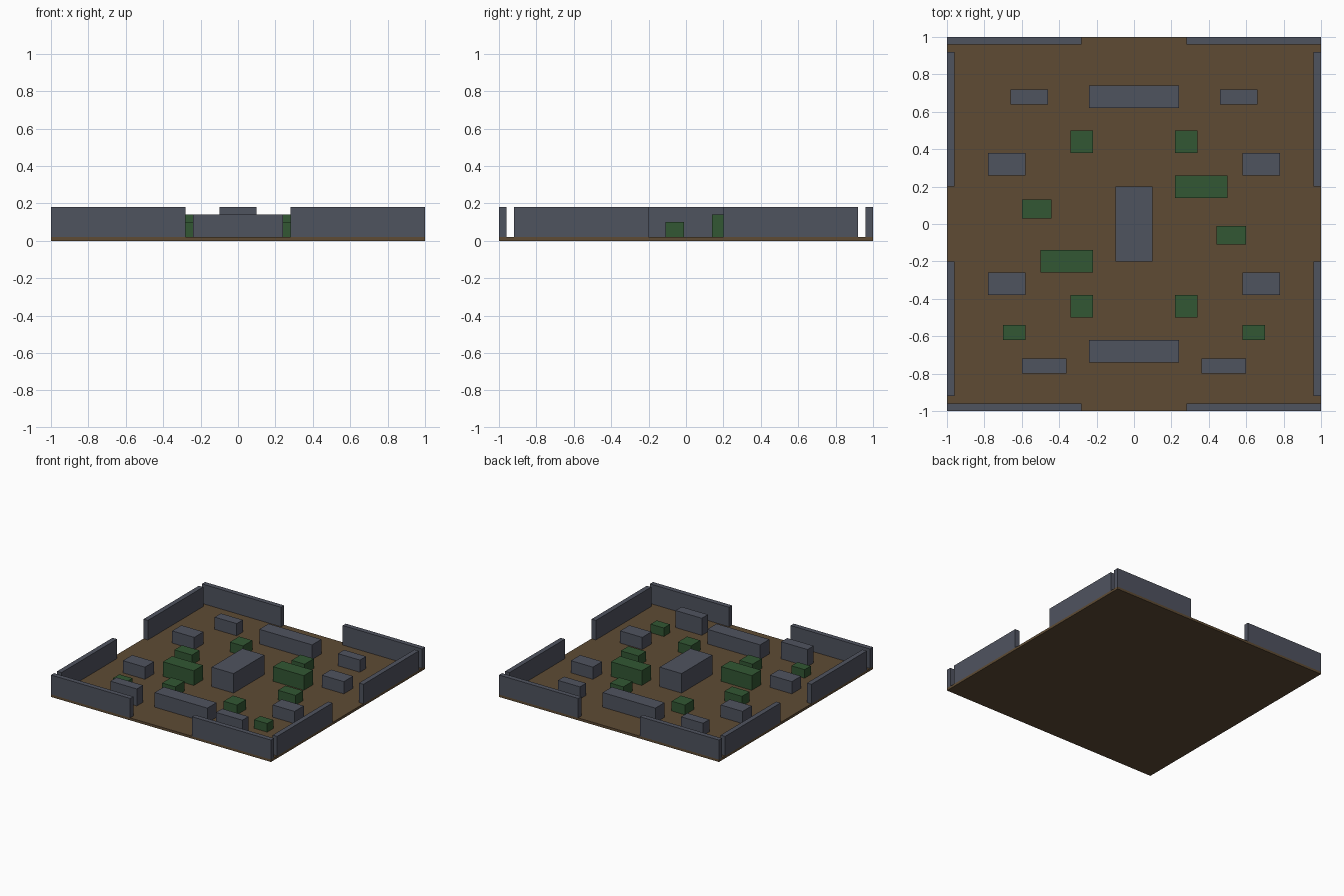
import bpy
import bmesh
from mathutils import Vector

if "Cube" in bpy.data.objects:
    bpy.data.objects.remove(bpy.data.objects["Cube"])


def srgb(r, g, b):
    def f(c):
        c /= 255
        return c / 12.92 if c <= 0.04045 else ((c + 0.055) / 1.055) ** 2.4
    return (f(r), f(g), f(b), 1.0)


def material(name, rgb):
    m = bpy.data.materials.new(name)
    m.diffuse_color = srgb(*rgb)
    m.use_nodes = True
    m.node_tree.nodes["Principled BSDF"].inputs["Base Color"].default_value = m.diffuse_color
    return m


STONE = material("slate grey", (79, 83, 95))
DIRT = material("earth brown", (94, 75, 52))
HEDGE = material("hedge green", (50, 87, 51))
FLOOR = 0.02


def box(name, x0, x1, y0, y1, top, mat, bottom=FLOOR):
    """Axis-aligned box given by its extents."""
    bm = bmesh.new()
    bmesh.ops.create_cube(bm, size=1)
    bmesh.ops.scale(bm, vec=Vector((x1 - x0, y1 - y0, top - bottom)), verts=bm.verts)
    mesh = bpy.data.meshes.new(name)
    bm.to_mesh(mesh)
    bm.free()
    mesh.materials.append(mat)
    ob = bpy.data.objects.new(name, mesh)
    ob.location = ((x0 + x1) / 2, (y0 + y1) / 2, (top + bottom) / 2)
    bpy.context.collection.objects.link(ob)


def mirrored(name, x0, x1, y0, y1, top, mat, sx=(-1, 1), sy=(-1, 1)):
    """Box repeated across the x and / or y axes."""
    for i in sx:
        for j in sy:
            xs, ys = sorted((x0 * i, x1 * i)), sorted((y0 * j, y1 * j))
            box(name, *xs, *ys, top, mat)


# ground slab
box("floor", -1, 1, -1, 1, FLOOR, DIRT, 0)

# perimeter walls with a gate gap on every side
mirrored("end_wall", 0.28, 1, 0.96, 1, 0.18, STONE)
mirrored("side_wall", 0.96, 1, 0.2, 0.92, 0.18, STONE)

# stone blocks
box("centre_block", -0.1, 0.1, -0.2, 0.2, 0.18, STONE)
mirrored("long_barrier", -0.24, 0.24, 0.62, 0.74, 0.14, STONE, sx=(1,))
mirrored("side_block", 0.58, 0.78, 0.26, 0.38, 0.12, STONE)
mirrored("back_block", 0.46, 0.66, 0.64, 0.72, 0.12, STONE, sy=(1,))
mirrored("front_block", 0.36, 0.6, 0.72, 0.8, 0.16, STONE, sy=(-1,))

# hedges
mirrored("square_hedge", 0.22, 0.34, 0.38, 0.5, 0.10, HEDGE)
mirrored("small_hedge", 0.58, 0.7, 0.54, 0.62, 0.09, HEDGE, sy=(-1,))
box("long_hedge_right", 0.22, 0.5, 0.14, 0.26, 0.14, HEDGE)
box("long_hedge_left", -0.5, -0.22, -0.26, -0.14, 0.14, HEDGE)
box("side_hedge_right", 0.44, 0.6, -0.11, -0.01, 0.10, HEDGE)
box("side_hedge_left", -0.6, -0.44, 0.03, 0.13, 0.10, HEDGE)
